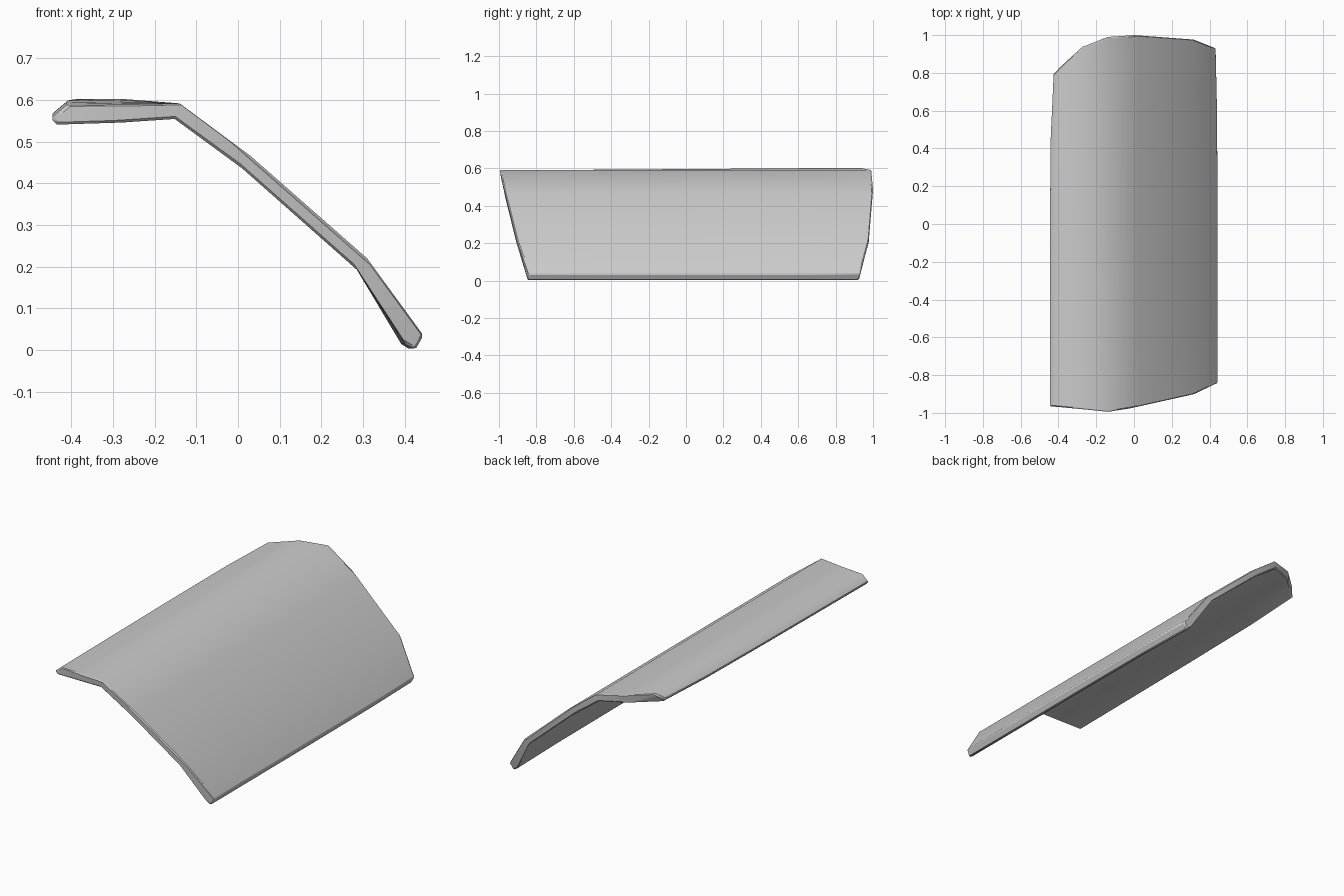
import bpy, bmesh

if "Cube" in bpy.data.objects:
    bpy.data.objects.remove(bpy.data.objects["Cube"])

# Cross-section loop: x, z, front end y, back end y
outer = [(-0.45, 0.56, -0.965, 0.79), (-0.412, 0.592, -0.968, 0.83),
         (-0.28, 0.593, -0.98, 0.935), (-0.14, 0.592, -0.995, 0.99),
         (0.03, 0.466, -0.967, 1.0), (0.31, 0.22, -0.905, 0.98),
         (0.445, 0.035, -0.84, 0.93)]
inner = [(0.425, 0.0, -0.85, 0.925), (0.402, 0.014, -0.85, 0.925),
         (0.285, 0.193, -0.905, 0.975), (0.01, 0.436, -0.965, 0.995),
         (-0.152, 0.555, -0.99, 0.985), (-0.28, 0.55, -0.975, 0.93),
         (-0.435, 0.545, -0.965, 0.80)]
loop = outer + inner

bm = bmesh.new()


def ring(t):
    """One cross-section at fraction t along the panel length."""
    verts = []
    for x, z, y0, y1 in loop:
        y = y0 + (y1 - y0) * t
        left = max(0.0, min(1.0, (-0.14 - x) / 0.14))
        # flange rises slightly and both long edges taper in at the back
        z += left * (-0.004 + 0.014 * t)
        taper = max(0.0, (t - 0.75) / 0.25)
        if x < -0.4:
            x += 0.02 * taper
        elif x > 0.4:
            x -= 0.01 * taper
        verts.append(bm.verts.new((x, y, z)))
    return verts


# Curved panel skin
rings = [ring(t) for t in (0, 0.2, 0.5, 0.8, 1)]
n = len(loop)
for a, b in zip(rings, rings[1:]):
    for i in range(n):
        j = (i + 1) % n
        bm.faces.new((a[i], a[j], b[j], b[i]))

# End rims, closed with strips across the thickness
for r in (rings[0], rings[-1]):
    top, low = r[:7], r[7:][::-1]
    for i in range(6):
        bm.faces.new((top[i], top[i + 1], low[i + 1], low[i]))
bmesh.ops.recalc_face_normals(bm, faces=bm.faces)

mesh = bpy.data.meshes.new("bent_panel")
bm.to_mesh(mesh)
bm.free()
panel = bpy.data.objects.new("bent_panel", mesh)
bpy.context.collection.objects.link(panel)
bpy.context.view_layer.objects.active = panel
panel.select_set(True)

# Slightly softened rim, smooth shading
bevel = panel.modifiers.new("soft_rim", 'BEVEL')
bevel.width = 0.006
bevel.segments = 1
bevel.limit_method = 'ANGLE'
bevel.angle_limit = 1.0
bpy.ops.object.shade_smooth_by_angle(angle=1.05)
